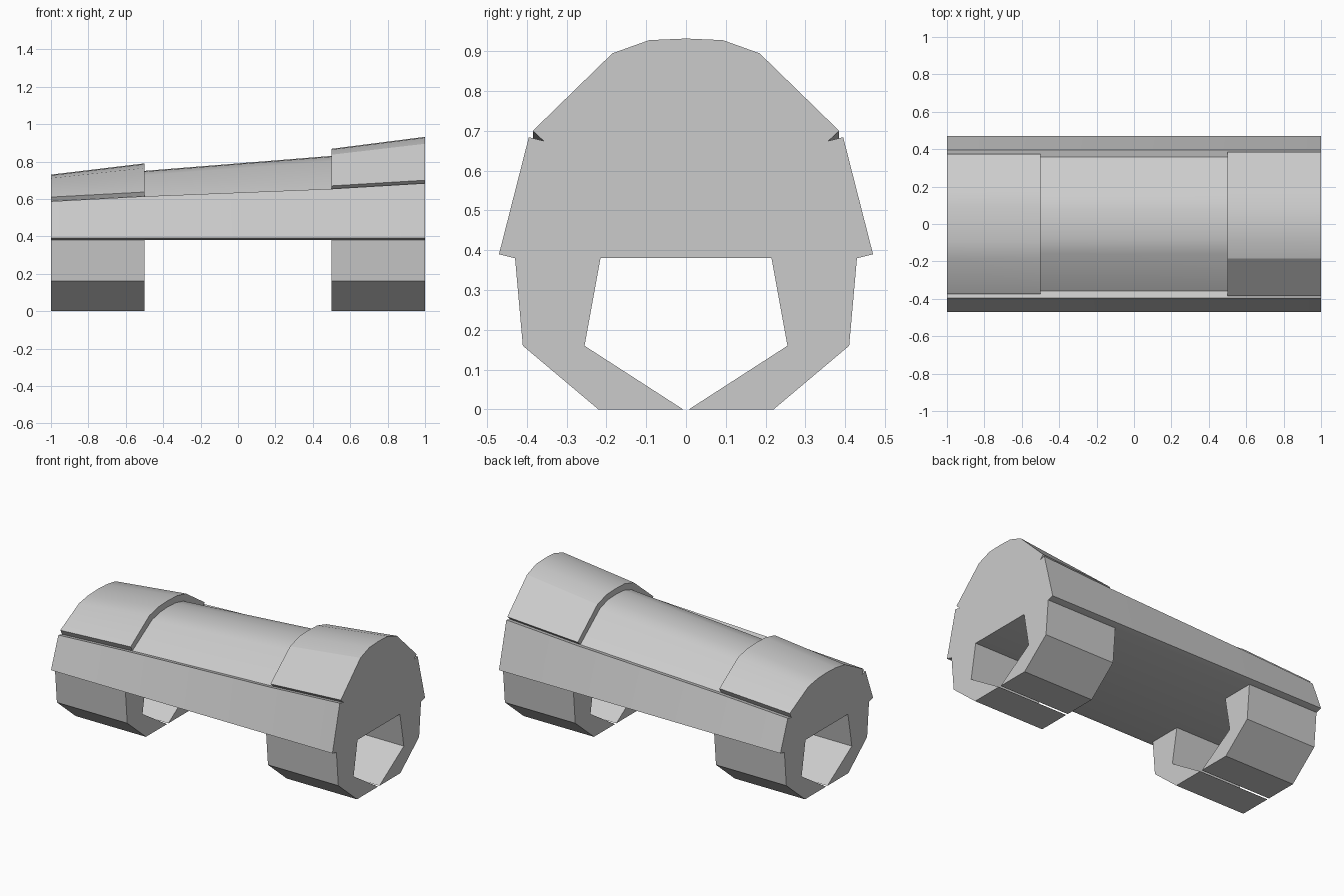
import bpy, bmesh

if "Cube" in bpy.data.objects:
    bpy.data.objects.remove(bpy.data.objects["Cube"])


def loft(name, sections):
    """Join matching cross-sections [(x, [(y, z), ...]), ...] and cap both ends."""
    bm = bmesh.new()
    rings = [[bm.verts.new((x, y, z)) for y, z in pts] for x, pts in sections]
    n = len(rings[0])
    for a, b in zip(rings, rings[1:]):
        for i in range(n):
            j = (i + 1) % n
            bm.faces.new((a[i], a[j], b[j], b[i]))
    bm.faces.new(rings[0])
    bm.faces.new(rings[-1])
    bmesh.ops.remove_doubles(bm, verts=bm.verts, dist=0.0005)
    bmesh.ops.recalc_face_normals(bm, faces=bm.faces)
    mesh = bpy.data.meshes.new(name)
    bm.to_mesh(mesh)
    bm.free()
    obj = bpy.data.objects.new(name, mesh)
    bpy.context.collection.objects.link(obj)
    return obj


def body_section(ledge, top, lip=None, shoulder_y=0.16):
    """Full body outline: sloped sides, notch under the lip, faceted dome."""
    inner = (0.358, ledge - 0.009)
    lip = lip or inner
    shoulder = lip[1] + 0.84 * (top - lip[1])
    half = [(0.43, 0.38), (0.47, 0.39), (0.395, ledge), inner, lip,
            (shoulder_y, shoulder), (shoulder_y / 2, top - 0.004)]
    return half + [(0, top)] + [(-y, z) for y, z in reversed(half)]


# Tapered body with a raised cap at each end
body = loft("body", [
    (-1.0, body_section(0.587, 0.73, (0.375, 0.61), 0.185)),
    (-0.5, body_section(0.614, 0.79, (0.375, 0.637), 0.185)),
    (-0.5, body_section(0.614, 0.75)),
    (0.5, body_section(0.654, 0.83)),
    (0.5, body_section(0.654, 0.868, (0.385, 0.67), 0.185)),
    (1.0, body_section(0.684, 0.932, (0.385, 0.70), 0.185)),
])

# Curved clamp jaws under each end
jaw = [(0.43, 0.385), (0.41, 0.16), (0.22, 0), (0.007, 0), (0.255, 0.16), (0.214, 0.385)]
for end, x0, x1 in (("left", -1, -0.5), ("right", 0.5, 1)):
    for side, s in (("back", 1), ("front", -1)):
        pts = [(s * y, z) for y, z in jaw]
        loft(f"{end}_{side}_jaw", [(x0, pts), (x1, pts)])

# Soften only the shallow dome facets
bpy.ops.object.select_all(action='DESELECT')
body.select_set(True)
bpy.context.view_layer.objects.active = body
bpy.ops.object.shade_smooth_by_angle(angle=0.4)
